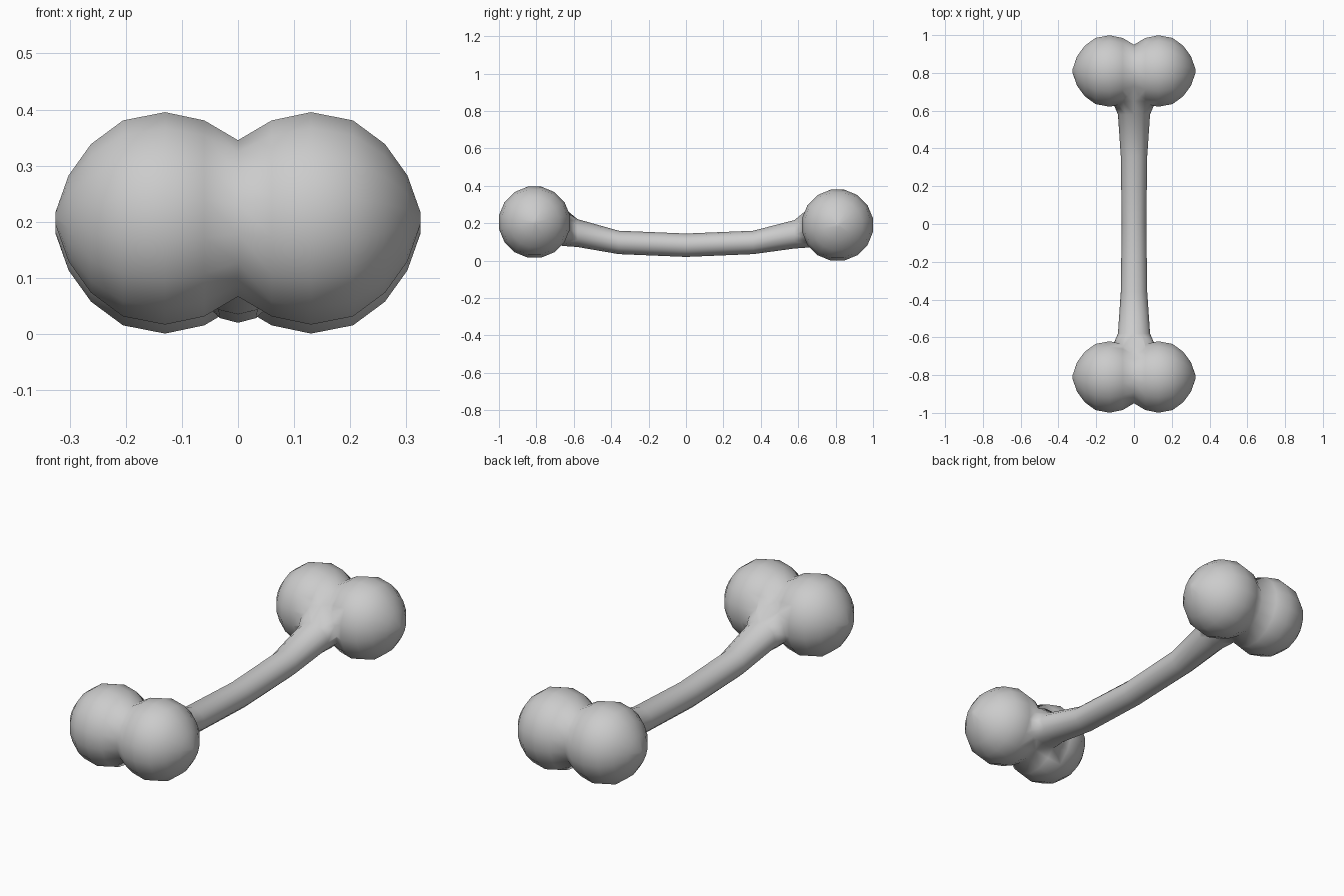
import bpy, bmesh, math

if "Cube" in bpy.data.objects:
    bpy.data.objects.remove(bpy.data.objects["Cube"])

def loft(name, rings):
    """Skin closed rings of points and cap both ends."""
    bm = bmesh.new()
    loops = [[bm.verts.new(p) for p in ring] for ring in rings]
    n = len(loops[0])
    for a, b in zip(loops, loops[1:]):
        for i in range(n):
            j = (i + 1) % n
            bm.faces.new((a[i], a[j], b[j], b[i]))
    bm.faces.new(loops[0][::-1])
    bm.faces.new(loops[-1])
    bmesh.ops.recalc_face_normals(bm, faces=bm.faces)
    me = bpy.data.meshes.new(name)
    bm.to_mesh(me)
    bm.free()
    ob = bpy.data.objects.new(name, me)
    bpy.context.collection.objects.link(ob)
    return ob

# Shaft: elliptical sections (y, half width, bottom z, top z), bowed along y
half = [(0.0, .065, .02, .145), (.36, .07, .035, .16), (.58, .085, .065, .217),
        (.65, .115, .07, .275), (.73, .125, .08, .31), (.81, .10, .10, .29)]
sections = [(-y, w, a + .008 * (y > .5), b + .005 * (y > .5))
            for y, w, a, b in half[:0:-1]] + half
SIDES = 12
shaft = loft("bone", [[(w * math.cos(t), y, (a + b) / 2 + (b - a) / 2 * math.sin(t))
                       for t in (2 * math.pi * i / SIDES for i in range(SIDES))]
                      for y, w, a, b in sections])

# Knobs: double-lobed solids turned around the x axis
lobe = [(0.0, .142), (.06, .178), (.13, .193), (.205, .178),
        (.262, .135), (.302, .078), (.325, .012)]
profile = [(-x, r) for x, r in lobe[:0:-1]] + lobe

def knob(name, cy, cz, sides=16):
    rings = []
    for x, r in profile:
        angles = [2 * math.pi * (i + .5) / sides for i in range(sides)]
        rings.append([(x, cy + r * math.cos(t), cz + r * math.sin(t)) for t in angles])
    return loft(name, rings)

# Fuse the knobs to the shaft
knobs = [knob("front_knob", -.81, .206), knob("back_knob", .81, .19)]
bpy.context.view_layer.objects.active = shaft
shaft.select_set(True)
for k in knobs:
    k.hide_render = True
    m = shaft.modifiers.new("fuse", 'BOOLEAN')
    m.operation = 'UNION'
    m.solver = 'EXACT'
    m.object = k
    bpy.ops.object.modifier_apply(modifier=m.name)
    bpy.data.objects.remove(k)

# Soft shading over the whole bone
bm = bmesh.new()
bm.from_mesh(shaft.data)
bmesh.ops.remove_doubles(bm, verts=bm.verts, dist=.006)
bmesh.ops.triangulate(bm, faces=[f for f in bm.faces if len(f.verts) > 4])
for f in bm.faces:
    f.smooth = True
bm.to_mesh(shaft.data)
bm.free()
